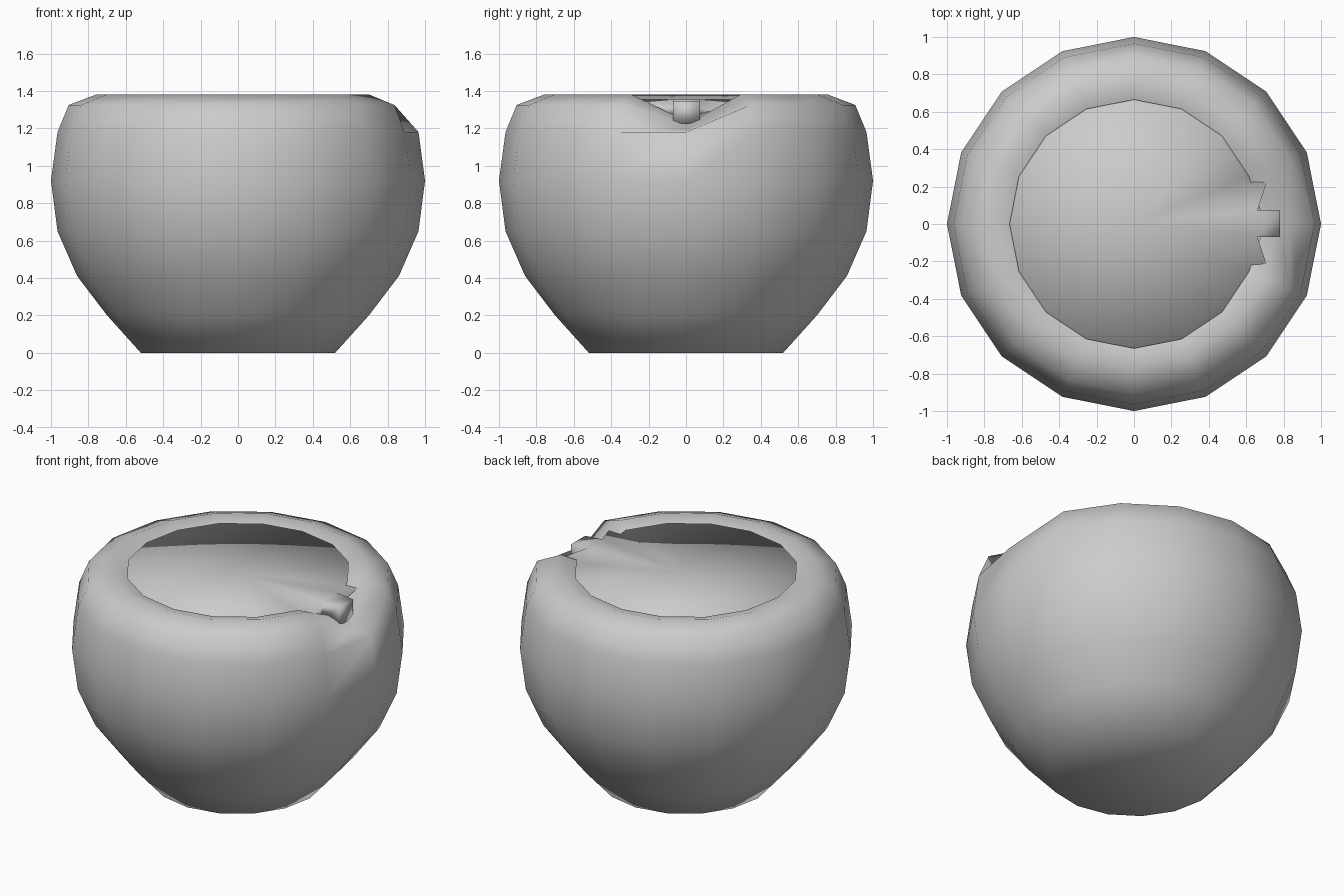
import bpy, bmesh, math

if "Cube" in bpy.data.objects:
    bpy.data.objects.remove(bpy.data.objects["Cube"])

N = 16
# outer profile from base to inner lip: radius, height
PROFILE = [(0.52, 0), (0.70, 0.2), (0.86, 0.41), (0.965, 0.65), (1.0, 0.92),
           (0.965, 1.18), (0.905, 1.325), (0.76, 1.38), (0.665, 1.355)]
FOLD = 5                                   # ring just under the notch
# dipped points of the pouring notch on the +x side
NOTCH = {6: (0.83, 0, 1.19), 7: (0.77, 0, 1.22), 8: (0.70, 0, 1.24)}


def polar(r, i):
    a = 2 * math.pi * i / N
    return r * math.cos(a), r * math.sin(a)


def add_object(name, bm):
    mesh = bpy.data.meshes.new(name)
    bm.to_mesh(mesh)
    bm.free()
    for p in mesh.polygons:
        p.use_smooth = True
    obj = bpy.data.objects.new(name, mesh)
    bpy.context.collection.objects.link(obj)
    return obj


# bowl shell with notch
bm = bmesh.new()
rings = []
for k, (r, z) in enumerate(PROFILE):
    rings.append([bm.verts.new(NOTCH[k] if i == 0 and k in NOTCH else (*polar(r, i), z))
                  for i in range(N)])
for k in range(len(rings) - 1):
    for i in range(N):
        j = (i + 1) % N
        a, b, c, d = rings[k][i], rings[k][j], rings[k + 1][j], rings[k + 1][i]
        if k == FOLD and i in (0, N - 1):   # folded faces under the notch
            bm.faces.new((a, b, c))
            bm.faces.new((a, c, d))
        else:
            bm.faces.new((a, b, c, d))
bm.faces.new(rings[0][::-1])
add_object("bowl", bm)

# liquid slab filling the bowl, with a short stream running into the notch
TOP, BOTTOM = 1.335, 1.2
outline = [(*polar(0.80, i), TOP, BOTTOM) for i in range(1, N)]
outline += [(0.66, -0.07, 1.355, 1.24), (0.66, 0.075, 1.355, 1.24)]
bm = bmesh.new()
upper = [bm.verts.new((x, y, t)) for x, y, t, b in outline]
lower = [bm.verts.new((x, y, b)) for x, y, t, b in outline]
mid_top = bm.verts.new((0, 0, TOP))
mid_low = bm.verts.new((0, 0, BOTTOM))
n = len(outline)
for i in range(n):
    j = (i + 1) % n
    bm.faces.new((mid_top, upper[i], upper[j]))
    bm.faces.new((mid_low, lower[j], lower[i]))
    if i != n - 2:
        bm.faces.new((upper[i], lower[i], lower[j], upper[j]))
# stream
a, b, c, d = upper[n - 2], upper[n - 1], lower[n - 1], lower[n - 2]
tip = [bm.verts.new(p) for p in ((0.78, -0.07, 1.345), (0.78, 0.075, 1.345),
                                 (0.78, 0.075, 1.225), (0.78, -0.07, 1.225))]
base = [a, b, c, d]
for i in range(4):
    j = (i + 1) % 4
    bm.faces.new((base[i], tip[i], tip[j], base[j]))
bm.faces.new(tip[::-1])
bmesh.ops.recalc_face_normals(bm, faces=bm.faces)
add_object("liquid", bm)
